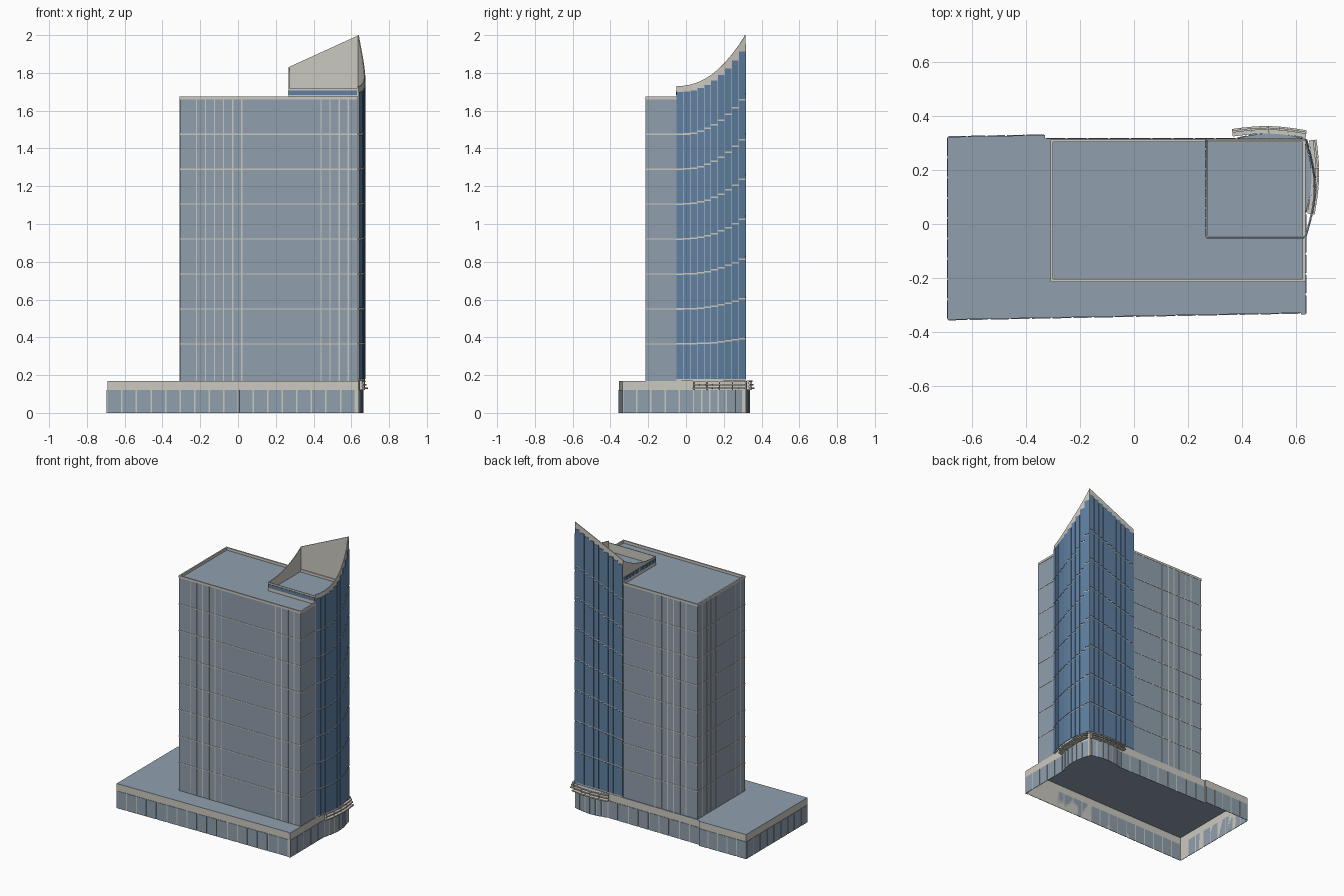
import bpy, bmesh, math
from mathutils import Vector

cube = bpy.data.objects.get("Cube")
if cube:
    bpy.data.objects.remove(cube, do_unlink=True)


def material(name, rgb):
    m = bpy.data.materials.new(name)
    m.use_nodes = True
    m.diffuse_color = (*rgb, 1)
    m.node_tree.nodes["Principled BSDF"].inputs["Base Color"].default_value = (*rgb, 1)
    return m


STONE = material("pale stone", (0.60, 0.585, 0.53))
GLASS = material("grey blue glass", (0.28, 0.35, 0.42))
DEEP = material("deep blue glass", (0.115, 0.215, 0.36))


def finish(name, bm, mat):
    mesh = bpy.data.meshes.new(name)
    bm.to_mesh(mesh)
    bm.free()
    mesh.materials.append(mat)
    obj = bpy.data.objects.new(name, mesh)
    bpy.context.collection.objects.link(obj)
    return obj


def plate(bm, a, b, z0, z1, depth, inset=0.0):
    """Box standing on the wall line a-b, growing outward (right of a-b)."""
    a, b = Vector(a), Vector(b)
    d = (b - a).normalized()
    out = Vector((d.y, -d.x)) * depth
    a, b = a + d * inset, b - d * inset
    ring = [a, a + out, b + out, b]
    low = [bm.verts.new((p.x, p.y, z0)) for p in ring]
    top = [bm.verts.new((p.x, p.y, z1)) for p in ring]
    bm.faces.new(low[::-1])
    bm.faces.new(top)
    for i in range(4):
        j = (i + 1) % 4
        bm.faces.new((low[i], low[j], top[j], top[i]))


def curtain(bm, pts, low, tops):
    """Sheet wall along pts, with its own top height at each point."""
    lo = [bm.verts.new((*p, low)) for p in pts]
    hi = [bm.verts.new((*p, t)) for p, t in zip(pts, tops)]
    for i in range(len(pts) - 1):
        bm.faces.new((lo[i], lo[i + 1], hi[i + 1], hi[i]))


def bow(a, b, rise, n):
    """Points from a to b bowed outward by rise."""
    a, b = Vector(a), Vector(b)
    d = (b - a).normalized()
    out = Vector((d.y, -d.x))
    return [tuple(a.lerp(b, i / n) + out * rise * math.sin(math.pi * i / n))
            for i in range(n + 1)]


def flat_sheet(name, pts, z, mat):
    bm = bmesh.new()
    bm.faces.new([bm.verts.new((*p, z)) for p in pts])
    return finish(name, bm, mat)


# Podium: open-bottomed stone walls, flat roof and a row of windows
DECK = 0.17
east_bow = bow((0.637, 0.04), (0.637, 0.3), 0.024, 6)
back_bow = bow((0.63, 0.317), (0.38, 0.317), 0.02, 6)
outline = ([(-0.692, -0.355), (0.62, -0.33), (0.62, -0.336), (0.637, -0.336)]
           + east_bow + [(0.637, 0.317)] + back_bow
           + [(-0.33, 0.317), (-0.33, 0.33), (-0.692, 0.323)])
loop = outline + outline[:1]
bm = bmesh.new()
curtain(bm, loop, 0, [DECK] * len(loop))
finish("podium_walls", bm, STONE)
flat_sheet("podium_roof", outline, DECK, GLASS)
bm = bmesh.new()
for a, b in zip(loop, loop[1:]):
    a, b = Vector(a), Vector(b)
    length = (b - a).length
    if length < 0.03:
        continue
    n = max(1, round(length / 0.078))
    for i in range(n):
        plate(bm, a.lerp(b, i / n), a.lerp(b, (i + 1) / n), 0, 0.12, 0.003, 0.004)
finish("podium_windows", bm, GLASS)

# Entrance canopies: three stepped slats on brackets, one over each bowed front
bm = bmesh.new()
for path in (bow((0.643, 0.04), (0.65, 0.31), 0.013, 8),
             bow((0.637, 0.32), (0.367, 0.325), 0.013, 8)):
    for z, depth in ((0.127, 0.028), (0.146, 0.022), (0.163, 0.016)):
        for a, b in zip(path, path[1:]):
            plate(bm, a, b, z, z + 0.008, depth)
    for a, b in zip(path[::2], path[1::2]):
        a, b = Vector(a), Vector(b)
        plate(bm, a, a + (b - a).normalized() * 0.006, 0.122, 0.168, 0.014)
finish("entrance_canopies", bm, STONE)

# Main tower: glass block with a sunken roof and stone parapet
X0, X1, Y0, Y1 = -0.308, 0.634, -0.213, 0.312
ROOF, TOP = 1.66, 1.675
corners = [(X0, Y0), (X1, Y0), (X1, Y1), (X0, Y1)]
ring = corners + corners[:1]
bm = bmesh.new()
curtain(bm, ring, DECK, [ROOF] * 5)
finish("tower_walls", bm, GLASS)
flat_sheet("tower_roof", corners, ROOF - 0.003, GLASS)
bm = bmesh.new()
for a, b in zip(ring, ring[1:]):
    plate(bm, a, b, ROOF, TOP, 0.002)
    plate(bm, b, a, ROOF - 0.004, TOP, 0.008)
finish("tower_parapet", bm, STONE)

# Tower grid: floor bands all round, mullions in groups
FLOORS = [0.365 + 0.185 * i for i in range(7)]
bm = bmesh.new()
for a, b in zip(ring, ring[1:]):
    for z in FLOORS:
        plate(bm, a, b, z - 0.003, z + 0.003, 0.002)
mullions = [-0.22 + 0.048 * i for i in range(6)] + [0.44 + 0.048 * i for i in range(5)]
for x in mullions:
    plate(bm, (x - 0.003, Y0), (x + 0.003, Y0), DECK, ROOF, 0.002)
    if x < 0.25:
        plate(bm, (x + 0.003, Y1), (x - 0.003, Y1), DECK, ROOF, 0.002)
for y in (-0.16, -0.11, 0.11, 0.16, 0.21, 0.26):
    plate(bm, (X0, y + 0.003), (X0, y - 0.003), DECK, ROOF, 0.002)
finish("tower_grid", bm, STONE)

# Corner wing: bowed side and straight back rising to a sharp peak
WX, WY0, WY1, PEAK = 0.267, -0.05, 0.315, 2.0
STRIPS = 10
side = bow((0.637, WY0), (0.64, WY1), 0.034, STRIPS)
back = [(0.64 + (WX - 0.64) * i / STRIPS, WY1) for i in range(STRIPS + 1)]
west = [(WX, WY1 + (WY0 - WY1) * i / STRIPS) for i in range(STRIPS + 1)]


def sweep(low, high):
    return [low + (high - low) * (i / STRIPS) ** 2.2 for i in range(STRIPS + 1)]


side_top = sweep(1.73, PEAK)
back_top = [PEAK - 0.17 * i / STRIPS for i in range(STRIPS + 1)]
west_top = sweep(1.72, 1.83)[::-1]


def shell(name, pts, low, tops):
    bm = bmesh.new()
    curtain(bm, pts, low, tops)
    obj = finish(name, bm, STONE)
    thick = obj.modifiers.new("thickness", 'SOLIDIFY')
    thick.thickness = 0.005
    thick.offset = -1


shell("wing_side_wall", side, DECK, side_top)
shell("wing_back_wall", back, DECK, back_top)
shell("wing_west_wall", west, ROOF, west_top)
shell("wing_front_wall", [(WX, WY0), (0.637, WY0)], ROOF, [1.72, 1.72])

# Wing glazing: stepped strips, storeys stretched to follow the rising top
bm = bmesh.new()
for pts, tops in ((side, side_top), (back, back_top)):
    for i in range(STRIPS):
        head = min(tops[i], tops[i + 1]) - 0.03
        stretch = (head - DECK) / (1.70 - DECK)
        levels = [DECK + (z - DECK) * stretch for z in [DECK + 0.005] + FLOORS] + [head + 0.004]
        for z0, z1 in zip(levels, levels[1:]):
            plate(bm, pts[i], pts[i + 1], z0 + 0.004, z1 - 0.004, 0.003, 0.0012)
finish("wing_glazing", bm, DEEP)

# Clerestory windows on the wing's roof-level walls
bm = bmesh.new()
plate(bm, (WX, WY0), (0.634, WY0), 1.683, 1.708, 0.003, 0.003)
for a, b in zip(west, west[1:]):
    plate(bm, a, b, 1.683, 1.708, 0.003, 0.003)
finish("clerestory_windows", bm, DEEP)
